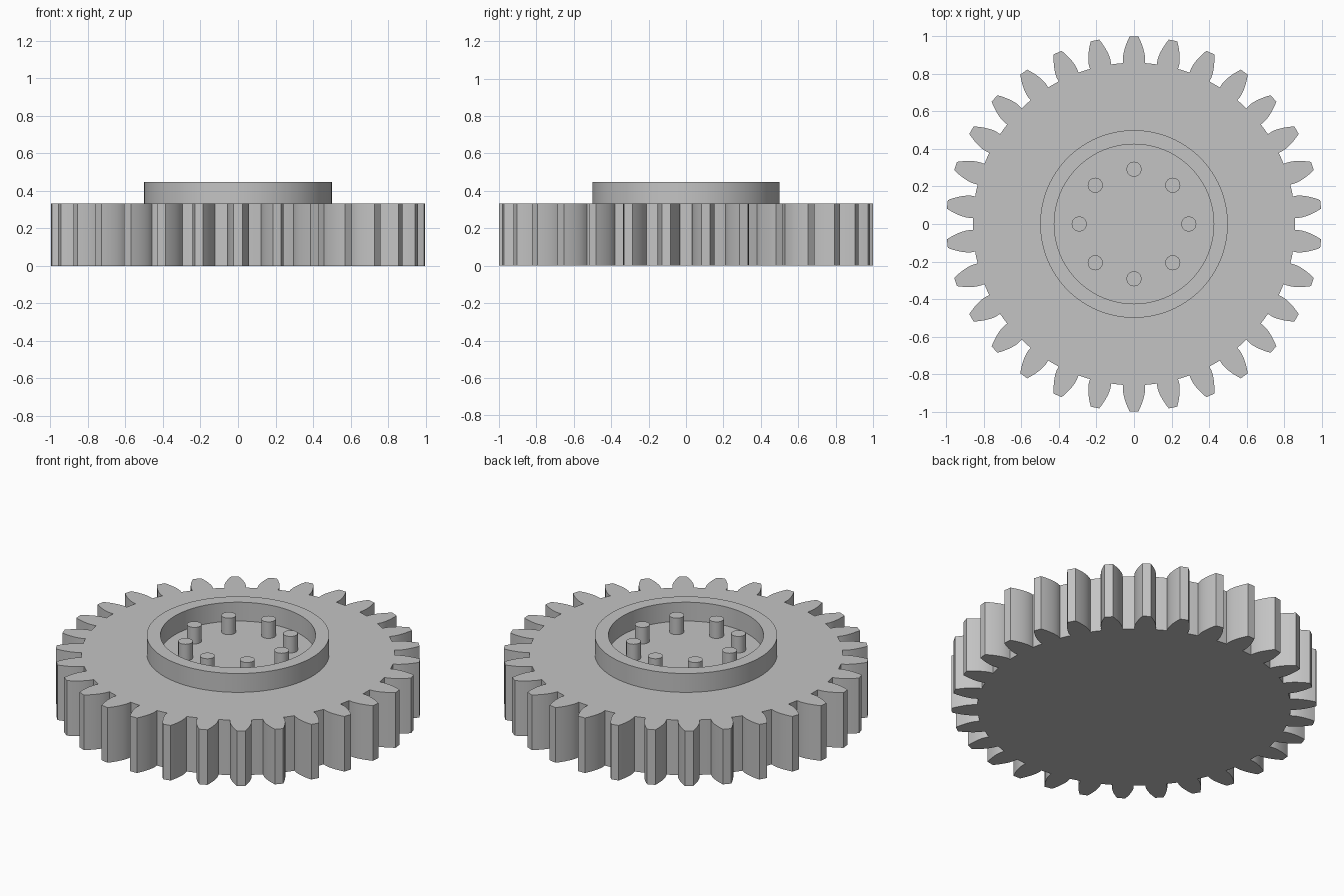
import bpy, bmesh
from math import sin, cos, tan, acos, pi, radians

if "Cube" in bpy.data.objects:
    bpy.data.objects.remove(bpy.data.objects["Cube"])

TEETH, TIP_R, ROOT_R, PITCH_R = 30, 1.0, 0.859, 0.9375
BASE_R = PITCH_R * cos(radians(20))
GEAR_H, RIM_TOP = 0.333, 0.447

grey = bpy.data.materials.new("grey")
grey.diffuse_color = (0.55, 0.55, 0.55, 1)
grey.use_nodes = True
grey.node_tree.nodes["Principled BSDF"].inputs["Base Color"].default_value = grey.diffuse_color


def involute(r):
    a = acos(min(1, BASE_R / r))
    return tan(a) - a


def half_angle(r):
    """Half the angular width of a tooth at radius r."""
    return pi / (2 * TEETH) + involute(PITCH_R) - involute(max(r, BASE_R))


def polar(r, a):
    return (r * cos(a), r * sin(a))


def circle(r, n=96):
    return [polar(r, 2 * pi * i / n) for i in range(n)]


def finish(name, bm):
    bmesh.ops.recalc_face_normals(bm, faces=bm.faces)
    mesh = bpy.data.meshes.new(name)
    bm.to_mesh(mesh)
    bm.free()
    mesh.materials.append(grey)
    obj = bpy.data.objects.new(name, mesh)
    bpy.context.collection.objects.link(obj)
    bpy.ops.object.select_all(action='DESELECT')
    obj.select_set(True)
    bpy.context.view_layer.objects.active = obj
    bpy.ops.object.shade_smooth_by_angle(angle=radians(25))
    return obj


def prism(name, outline, z0, z1):
    bm = bmesh.new()
    face = bm.faces.new([bm.verts.new((x, y, z0)) for x, y in outline])
    top = bmesh.ops.extrude_face_region(bm, geom=[face], use_keep_orig=True)["geom"]
    for v in top:
        if isinstance(v, bmesh.types.BMVert):
            v.co.z = z1
    return finish(name, bm)


# Toothed wheel: one involute tooth and its gap, repeated around the circle
flank = [ROOT_R] + [BASE_R + (TIP_R - BASE_R) * i / 6 for i in range(7)]
tooth = [(r, -half_angle(r)) for r in flank]
tooth += [(r, half_angle(r)) for r in reversed(flank)]
gap = 2 * pi / TEETH - 2 * half_angle(ROOT_R)
tooth += [(ROOT_R, half_angle(ROOT_R) + gap * k / 3) for k in (1, 2)]
outline = [polar(r, a + pi / 2 + 2 * pi * t / TEETH)
           for t in range(TEETH) for r, a in tooth]
prism("toothed_wheel", outline, 0, GEAR_H)

# Raised hub rim: rectangular section swept around the axis
bm = bmesh.new()
section = [(0.5, GEAR_H), (0.5, RIM_TOP), (0.425, RIM_TOP), (0.425, GEAR_H)]
loops = [[bm.verts.new((x, y, z)) for x, y in circle(r)] for r, z in section]
for a, b in zip(loops, loops[1:]):
    for i in range(len(a)):
        j = (i + 1) % len(a)
        bm.faces.new((a[i], a[j], b[j], b[i]))
finish("hub_rim", bm)

# Eight pins on the hub floor
for k in range(8):
    cx, cy = polar(0.292, k * pi / 4)
    prism(f"pin_{k + 1}", [(cx + x, cy + y) for x, y in circle(0.04, 32)],
          GEAR_H - 0.01, GEAR_H + 0.1)
